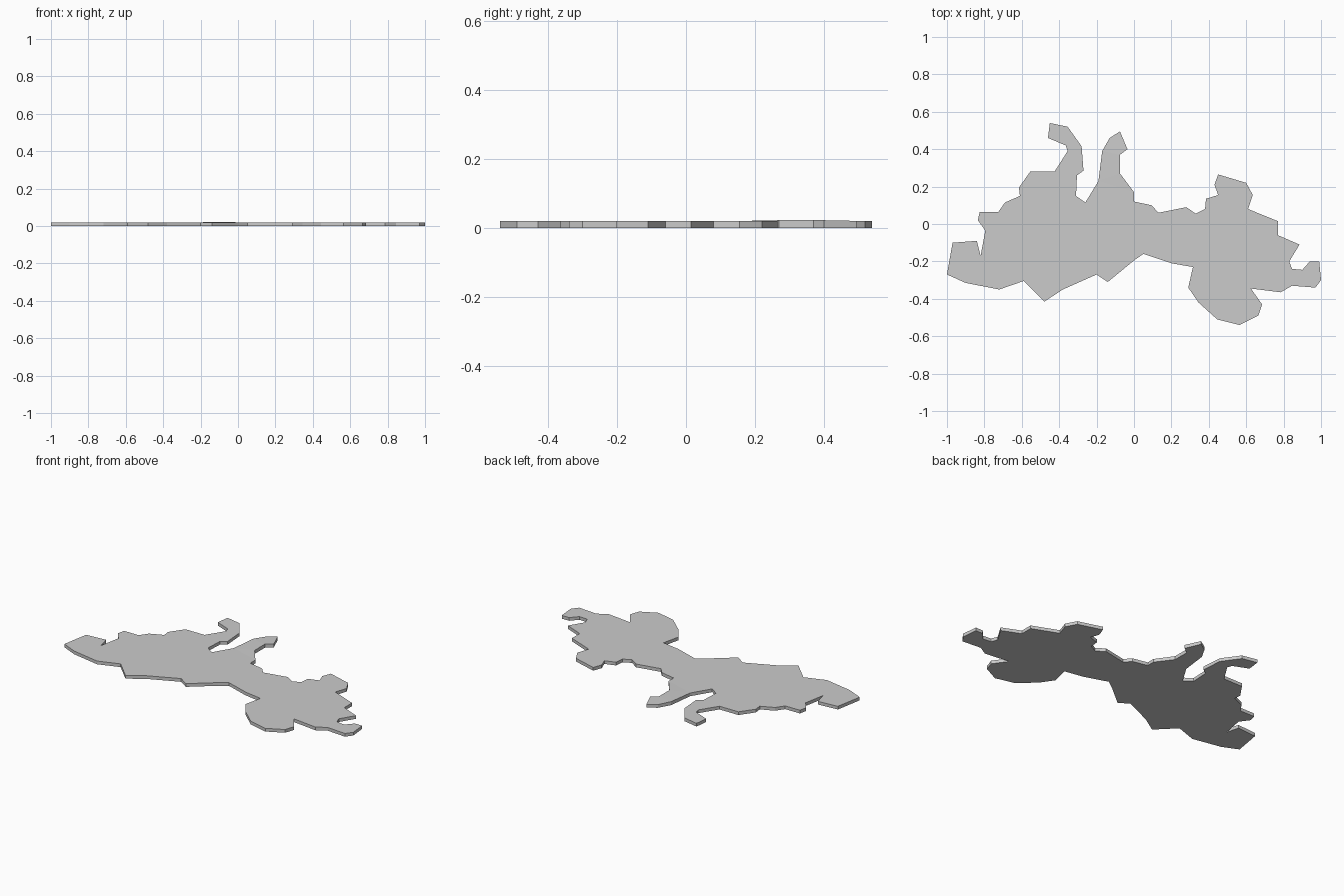
import bpy, bmesh

THICK = 0.02

# Plate outline, clockwise from the west tip
outline = [
    (-1, -.27), (-.97, -.1), (-.84, -.09), (-.82, -.17), (-.795, -.035),
    (-.835, .02), (-.825, .065), (-.725, .065), (-.69, .115), (-.61, .15),
    (-.615, .195), (-.555, .28), (-.425, .28), (-.355, .39), (-.365, .42),
    (-.46, .46), (-.45, .54), (-.355, .52), (-.28, .415), (-.27, .285),
    (-.305, .26), (-.31, .15), (-.26, .115), (-.19, .23), (-.17, .39),
    (-.13, .46), (-.075, .495), (-.035, .40), (-.075, .37), (-.075, .27),
    (0, .17), (0, .12), (.095, .10), (.13, .06), (.28, .09), (.33, .055),
    (.38, .08), (.385, .135), (.45, .155), (.43, .21), (.45, .265),
    (.6, .22), (.635, .155), (.61, .08), (.77, .015), (.77, -.06),
    (.885, -.11), (.83, -.2), (.845, -.24), (.9, -.245), (.94, -.2),
    (.99, -.2), (1, -.3), (.97, -.34), (.845, -.33), (.785, -.365),
    (.625, -.345), (.685, -.43), (.665, -.49), (.565, -.54), (.445, -.51),
    (.345, -.42), (.29, -.34), (.315, -.23), (.2, -.21), (.05, -.16),
    (0, -.195), (-.14, -.31), (-.2, -.27), (-.38, -.35), (-.48, -.415),
    (-.59, -.305), (-.72, -.35), (-.9, -.315),
]

# Flat region plate extruded from the outline
bm = bmesh.new()
face = bm.faces.new([bm.verts.new((x, y, 0)) for x, y in outline])
grown = bmesh.ops.extrude_face_region(bm, geom=[face], use_keep_orig=True)
top = [g for g in grown["geom"] if isinstance(g, bmesh.types.BMVert)]
bmesh.ops.translate(bm, verts=top, vec=(0, 0, THICK))

# Slight lift on the northern finger
for v in top:
    if -.2 < v.co.x < -.03 and .25 < v.co.y < .45:
        v.co.z += 0.002

bmesh.ops.triangulate(bm, faces=[f for f in bm.faces if len(f.verts) > 4])
bmesh.ops.recalc_face_normals(bm, faces=bm.faces)
mesh = bpy.data.meshes.new("region_plate")
bm.to_mesh(mesh)
bm.free()
plate = bpy.data.objects.new("region_plate", mesh)
bpy.context.collection.objects.link(plate)
